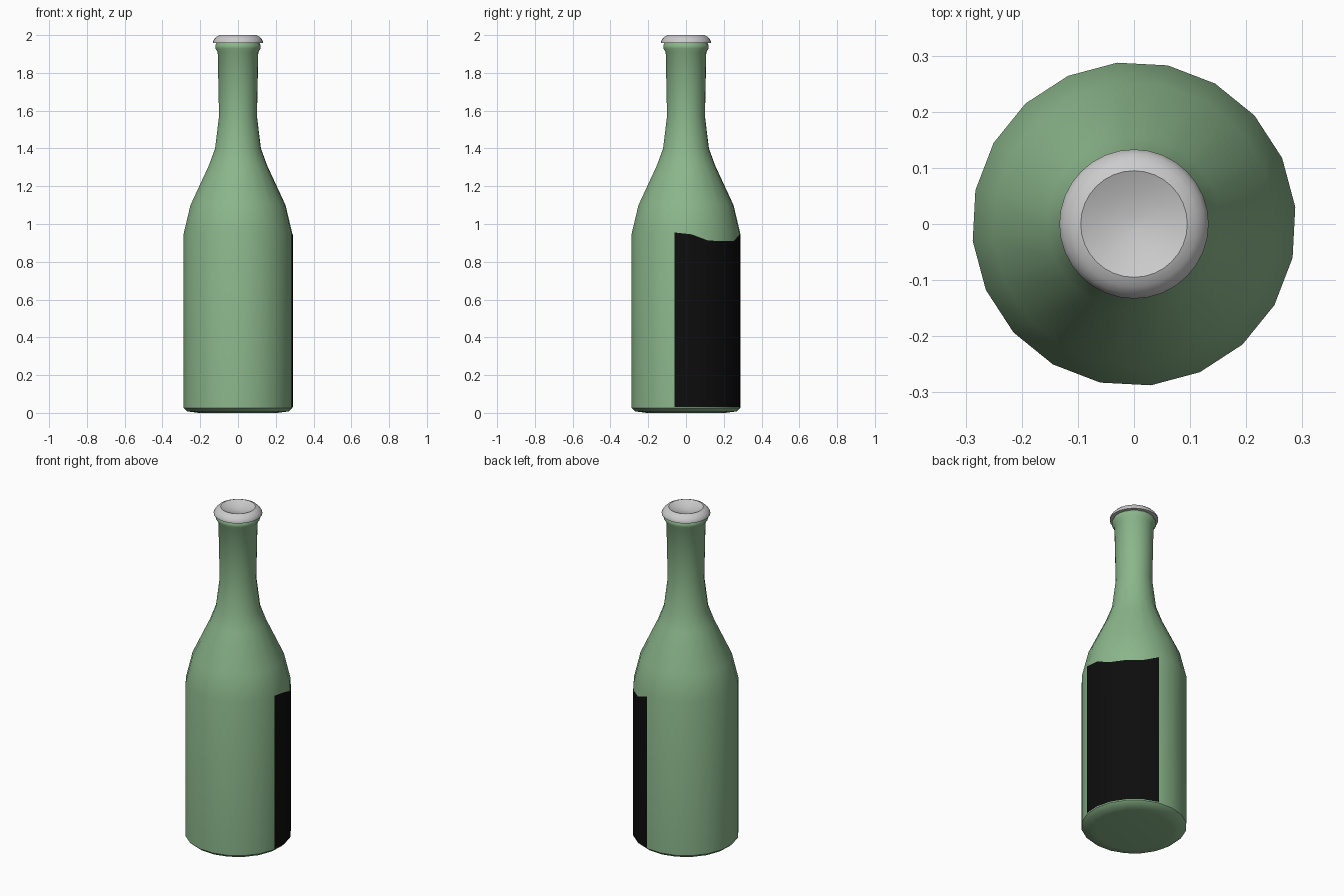
import bpy, bmesh
from math import cos, sin, radians

if "Cube" in bpy.data.objects:
    bpy.data.objects.remove(bpy.data.objects["Cube"])


def material(name, rgb):
    m = bpy.data.materials.new(name)
    m.diffuse_color = (*rgb, 1)
    m.use_nodes = True
    m.node_tree.nodes["Principled BSDF"].inputs["Base Color"].default_value = m.diffuse_color
    return m


def finish(name, bm, mat=None, angle=40):
    me = bpy.data.meshes.new(name)
    bm.to_mesh(me)
    bm.free()
    ob = bpy.data.objects.new(name, me)
    bpy.context.collection.objects.link(ob)
    if mat:
        me.materials.append(mat)
    bpy.ops.object.select_all(action='DESELECT')
    ob.select_set(True)
    bpy.context.view_layer.objects.active = ob
    bpy.ops.object.shade_smooth_by_angle(angle=radians(angle))
    return ob


def lathe(name, profile, sides, phase=0, mat=None, angle=40):
    """Revolve (radius, z) points around z; radius 0 closes with a fan."""
    bm = bmesh.new()
    rings = []
    for r, z in profile:
        if r == 0:
            rings.append([bm.verts.new((0, 0, z))] * sides)
        else:
            angs = [radians(phase + 360 * i / sides) for i in range(sides)]
            rings.append([bm.verts.new((r * cos(a), r * sin(a), z)) for a in angs])
    for lo, hi in zip(rings, rings[1:]):
        for i in range(sides):
            j = (i + 1) % sides
            quad = [lo[i], lo[j], hi[j], hi[i]]
            bm.faces.new(list(dict.fromkeys(quad)))
    return finish(name, bm, mat, angle)


green = material("green_glass", (0.26, 0.47, 0.26))
black = material("label_black", (0.004, 0.004, 0.004))

# Bottle body: base, straight wall, shoulder, neck and collar
lathe("bottle_body", [
    (0, 0.005), (0.21, 0.0), (0.27, 0.008), (0.289, 0.025), (0.289, 0.95),
    (0.253, 1.10), (0.155, 1.31), (0.122, 1.40), (0.101, 1.57), (0.108, 1.91),
    (0.121, 1.93), (0.121, 1.945), (0.11, 1.965), (0, 1.965)],
    20, phase=6, mat=green)

# Grey rim with a shallow dished top
lathe("rim", [
    (0.10, 1.957), (0.133, 1.959), (0.133, 1.966), (0.125, 1.98), (0.112, 1.993),
    (0.095, 2.0), (0.06, 1.985), (0.011, 1.975), (0, 1.975)], 32, angle=30)

# Label wrapped around the back right, with an uneven top edge
bm = bmesh.new()
cols = []
for k, top in enumerate((0.955, 0.945, 0.912, 0.91, 0.91, 0.945)):
    a = radians(-12 + 18 * k)
    r = 0.2915
    cols.append([bm.verts.new((r * cos(a), r * sin(a), z)) for z in (0.03, top)])
for p, q in zip(cols, cols[1:]):
    bm.faces.new((p[0], q[0], q[1], p[1]))
finish("label", bm, black)
